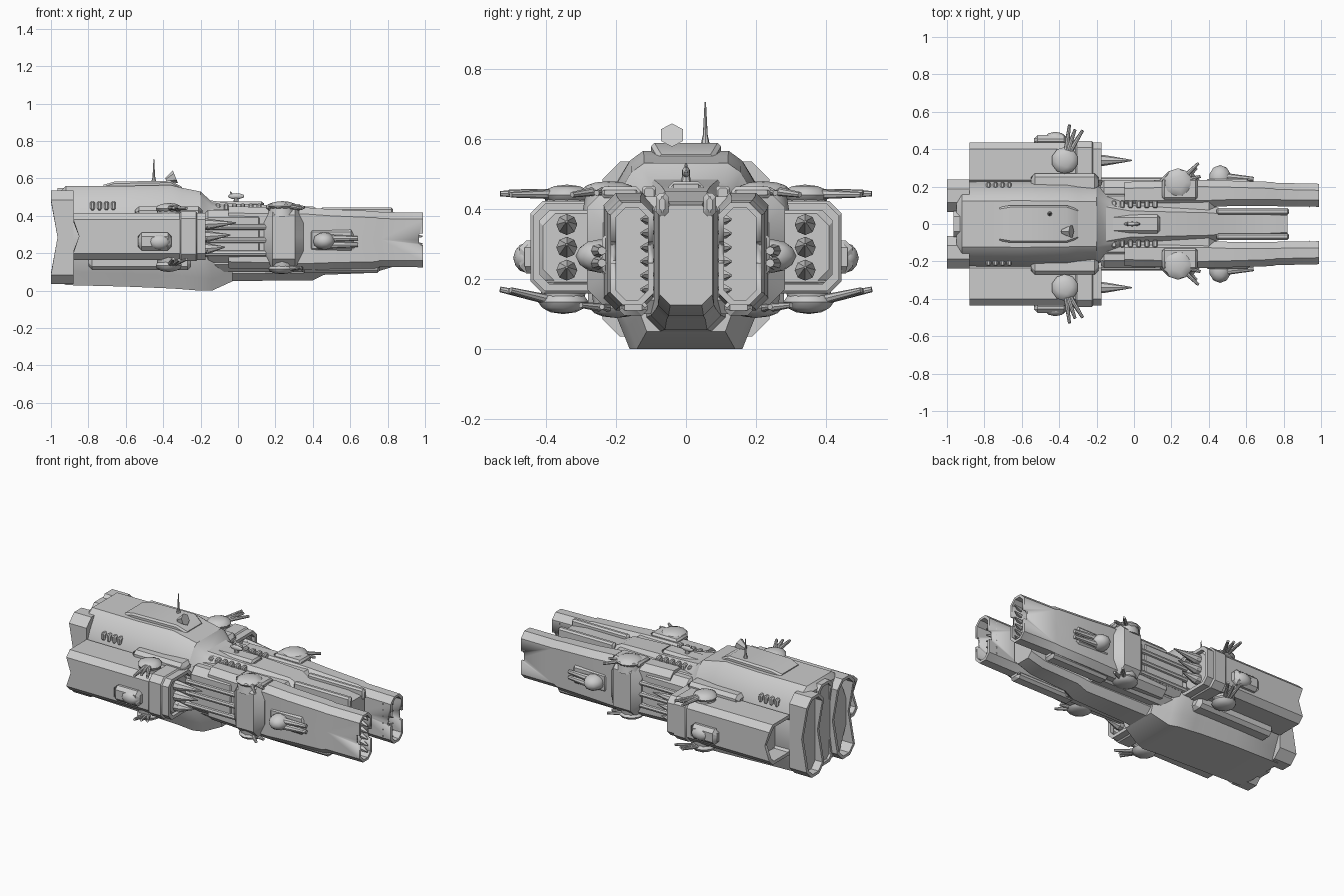
import bpy, bmesh, math
from mathutils import Vector, Matrix

if "Cube" in bpy.data.objects:
    bpy.data.objects.remove(bpy.data.objects["Cube"])


def finish(name, bm, mirror=False):
    bmesh.ops.recalc_face_normals(bm, faces=bm.faces[:])
    me = bpy.data.meshes.new(name)
    bm.to_mesh(me)
    bm.free()
    ob = bpy.data.objects.new(name, me)
    bpy.context.collection.objects.link(ob)
    if mirror:
        m = ob.modifiers.new("mirror", 'MIRROR')
        m.use_axis = (False, True, False)
        m.use_mirror_merge = False
    return ob


def loft(name, rings, mirror=False):
    """Skin a list of closed rings and cap both ends."""
    bm = bmesh.new()
    vs = [[bm.verts.new(p) for p in r] for r in rings]
    n = len(vs[0])
    for a, b in zip(vs, vs[1:]):
        for i in range(n):
            j = (i + 1) % n
            bm.faces.new((a[i], a[j], b[j], b[i]))
    bm.faces.new(vs[0])
    bm.faces.new(vs[-1])
    return finish(name, bm, mirror)


def oct_ring(x, y0, y1, z0, z1, c=0.03, bow=0.0):
    """Chamfered rectangle at x; bow pushes mid-height points forward."""
    zm = (z0 + z1) / 2
    return [(x, y0 + c, z0), (x, y1 - c, z0), (x, y1, z0 + c), (x + bow, y1, zm), (x, y1, z1 - c),
            (x, y1 - c, z1), (x, y0 + c, z1), (x, y0, z1 - c), (x + bow, y0, zm), (x, y0, z0 + c)]


def tube(name, x0, x1, y0, y1, z0, z1, c, wall, back=0, front=0, bow=0, mirror=True):
    """Chamfered box whose ends may be hollowed out."""
    inner = (y0 + wall, y1 - wall, z0 + wall, z1 - wall, c * .8)
    rings = []
    if back:
        rings += [oct_ring(x0 + back, *inner), oct_ring(x0, *inner, bow)]
    rings += [oct_ring(x0, y0, y1, z0, z1, c, bow), oct_ring(x1, y0, y1, z0, z1, c)]
    if front:
        rings += [oct_ring(x1, *inner), oct_ring(x1 - front, *inner)]
    return loft(name, rings, mirror)


def box(name, x0, x1, y0, y1, z0, z1, c=0.01, mirror=True):
    return loft(name, [oct_ring(x0, y0 + c, y1 - c, z0 + c, z1 - c, c), oct_ring(x0 + c, y0, y1, z0, z1, c),
                       oct_ring(x1 - c, y0, y1, z0, z1, c), oct_ring(x1, y0 + c, y1 - c, z0 + c, z1 - c, c)], mirror)


def rod(name, p, q, r1, r2, mirror=True, seg=8):
    p, q = Vector(p), Vector(q)
    bm = bmesh.new()
    mat = Matrix.Translation((p + q) / 2) @ (q - p).to_track_quat('Z', 'Y').to_matrix().to_4x4()
    bmesh.ops.create_cone(bm, cap_ends=True, segments=seg, radius1=r1, radius2=r2, depth=(q - p).length, matrix=mat)
    return finish(name, bm, mirror)


def blob(name, c, r, mirror=True):
    bm = bmesh.new()
    bmesh.ops.create_icosphere(bm, subdivisions=2, radius=1,
                               matrix=Matrix.Translation(c) @ Matrix.Diagonal((*r, 1)))
    return finish(name, bm, mirror)


# Main rear hull: half profile (width, height fraction) mirrored into a ring
HALF = [(.70, 0), (.82, .13), (1, .32), (1, .66), (.87, .81), (.68, .95), (.52, 1)]


def hull_ring(x, w, z0, z1):
    pts = [(a * w, b) for a, b in HALF]
    pts += [(-y, b) for y, b in reversed(pts)]
    return [(x, y, z0 + b * (z1 - z0)) for y, b in pts]


loft("main_hull", [hull_ring(*s) for s in [
    (-.95, .22, .045, .53), (-.92, .235, .03, .56), (-.60, .24, .022, .56), (-.36, .235, .012, .565),
    (-.30, .23, .008, .55), (-.20, .23, .0, .53), (-.14, .20, .0, .475), (-.03, .16, .05, .45)]])

# Engine nozzles at the stern, with concave rims
tube("outer_engine", -1.0, -.88, .065, .238, .035, .535, .05, .018, back=.1, bow=.035)
tube("centre_engine", -.965, -.88, -.07, .07, .04, .55, .03, .018, back=.07, bow=.03, mirror=False)

# Raised deck on the hull roof
loft("roof_deck", [oct_ring(-.72, -.09, .09, .54, .566, .01), oct_ring(-.66, -.10, .10, .54, .583, .01),
                   oct_ring(-.36, -.10, .10, .54, .588, .01), oct_ring(-.30, -.08, .08, .52, .555, .01)])
for i in range(4):
    x = -.79 + i * .037
    box("hull_vent", x, x + .025, .19, .225, .43, .478, .007)

# Side missile pods, open at both ends
tube("missile_pod", -.88, -.175, .20, .437, .165, .415, .035, .02, back=.1, front=.07, bow=.03)
box("pod_collar", -.34, -.19, .20, .443, .158, .422, .035)
box("pod_lower_rail", -.80, -.25, .18, .28, .11, .19, .02)
box("pod_upper_rail", -.55, -.19, .17, .27, .39, .45, .02)
for z, tip in ((.355, -.01), (.29, -.04), (.225, -.07)):
    rod("missile_body", (-.26, .34, z), (-.165, .34, z), .03, .03)
    rod("missile_nose", (-.165, .34, z), (tip, .34, z + .008), .03, .003)
    box("missile_rack", -.26, -.19, .27, .41, z - .036, z - .028, .003)

# Central spine and neck
loft("central_spine", [oct_ring(*s) for s in [
    (-.20, -.15, .15, .02, .49, .05), (-.02, -.11, .11, .052, .465, .04), (.40, -.10, .10, .055, .45, .04),
    (.46, -.085, .085, .085, .42, .03), (.72, -.08, .08, .095, .42, .03), (.82, -.075, .075, .125, .41, .03)]])
box("neck", -.20, .44, -.19, .19, .10, .435, .04, mirror=False)
box("spine_rail", .44, .83, .05, .085, .38, .445, .01)
box("spine_cap", -.16, .14, -.05, .05, .44, .478, .015, mirror=False)
box("neck_armour", -.20, .15, .12, .235, .15, .43, .04)
for i in range(6):
    x = -.12 + i * .044
    box("neck_stud", x, x + .026, .085, .125, .42, .465, .006)
for z in (.20, .27, .34):
    rod("neck_pipe", (-.2, .232, z), (.15, .232, z), .016, .016)

# Twin forward prongs with hollow muzzles
prong = loft("forward_prong", [oct_ring(*s) for s in [
    (-.05, .09, .225, .12, .45, .035), (.36, .09, .235, .11, .445, .035), (.50, .095, .232, .115, .435, .035),
    (.74, .095, .225, .12, .425, .035), (.76, .095, .22, .127, .42, .035), (.99, .092, .215, .125, .418, .035),
    (.99, .108, .2, .14, .403, .028), (.80, .108, .2, .14, .403, .028)]], True)
for i in range(6):
    z = .17 + i * .04
    rod("muzzle_tooth", (.93, .105, z), (.985, .128, z), .018, .004, seg=5)
notch = box("notch_cutter", .967, 1.05, -.4, .4, .245, .305, .008, mirror=False)
notch.hide_render = True
notch.hide_viewport = False
notch.display_type = 'WIRE'
cut = prong.modifiers.new("notch", 'BOOLEAN')
cut.operation = 'DIFFERENCE'
cut.object = notch
box("prong_keel", .34, .76, .11, .19, .095, .14, .015)

# Midship turret blocks
box("midship_block", .14, .35, .12, .282, .125, .45, .045)
box("block_top_plate", .15, .34, .13, .245, .43, .463, .012)

# Gun turrets: base, dome and fanned barrels
def turret(name, x, y, z, r, h, up, ends):
    rod(name + "_base", (x, y, z - up * .05), (x, y, z), r * .95, r * .85, seg=12)
    blob(name + "_dome", (x, y, z + up * h * .3), (r, r, h))
    for e in ends:
        rod(name + "_barrel", (x, y, z + up * h * .4), e, .016, .008)


turret("pod_top_turret", -.37, .34, .43, .072, .03, 1, [(-.345, .53, .443), (-.315, .505, .447), (-.275, .50, .44)])
turret("pod_low_turret", -.37, .35, .145, .072, .035, -1, [(-.345, .53, .17), (-.315, .505, .165), (-.275, .50, .168)])
turret("block_top_turret", .235, .22, .445, .078, .026, 1, [(.345, .325, .44), (.355, .255, .445)])
turret("block_low_turret", .235, .20, .125, .075, .028, -1, [(.335, .30, .125), (.345, .24, .12)])

# Sideways turrets on pods and prongs
box("pod_side_turret", -.535, -.355, .42, .475, .215, .31, .02)
blob("pod_side_dome", (-.42, .455, .26), (.06, .038, .043))
blob("prong_side_turret", (.46, .245, .265), (.06, .07, .048))
for z in (.245, .28):
    rod("prong_side_barrel", (.46, .255, z), (.64, .24, z), .022, .012)
box("prong_side_plate", .38, .62, .20, .24, .21, .33, .015)

# Roof mast, sensor dish and bow sight
rod("mast", (-.45, .055, .57), (-.45, .055, .705), .009, .002, False)
rod("mast_foot", (-.45, .055, .57), (-.45, .055, .61), .016, .007, False)
rod("dish_post", (-.37, -.04, .56), (-.36, -.04, .60), .022, .014, False)
rod("dish", (-.385, -.04, .59), (-.335, -.04, .61), .012, .036, False, 6)
rod("sight_post", (-.01, 0, .46), (-.01, 0, .505), .016, .01, False)
blob("sight_head", (-.01, 0, .505), (.045, .012, .016), False)
rod("sight_pin", (-.03, 0, .50), (-.04, 0, .53), .008, .003, False)

# Smooth shading with sharp edges kept
for ob in bpy.context.scene.objects:
    ob.select_set(True)
bpy.context.view_layer.objects.active = prong
bpy.ops.object.shade_smooth_by_angle(angle=math.radians(30))
